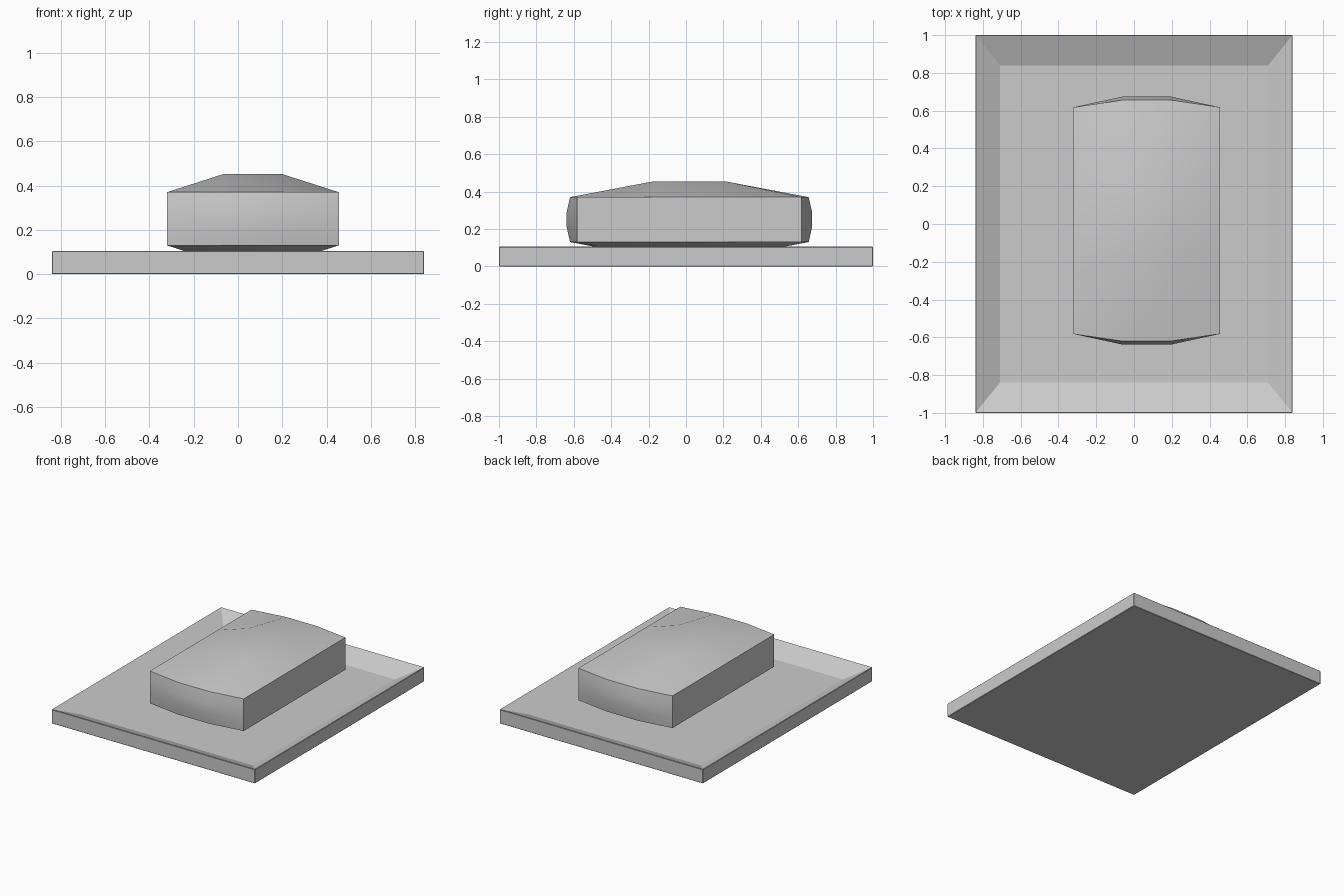
import bpy, bmesh
from mathutils import Vector

if "Cube" in bpy.data.objects:
    bpy.data.objects.remove(bpy.data.objects["Cube"])


def add_object(name, bm):
    mesh = bpy.data.meshes.new(name)
    bmesh.ops.recalc_face_normals(bm, faces=bm.faces)
    bm.to_mesh(mesh)
    bm.free()
    ob = bpy.data.objects.new(name, mesh)
    bpy.context.collection.objects.link(ob)
    return ob


def box(size, centre):
    bm = bmesh.new()
    bmesh.ops.create_cube(bm, size=1)
    for v in bm.verts:
        v.co = Vector(centre) + Vector([c * s for c, s in zip(v.co, size)])
    return bm


# Dish: slab with its top face sunk into a shallow sloped tray
bm = box((1.68, 2.0, 0.105), (0, 0, 0.0525))
bm.normal_update()
top = max(bm.faces, key=lambda f: f.calc_center_median().z)
rim = list(top.edges)
outer = list(bm.edges)
bmesh.ops.inset_individual(bm, faces=[top], thickness=0.1)
for v in top.verts:
    v.co.x = 0.71 if v.co.x > 0 else -0.71
    v.co.y = 0.84 if v.co.y > 0 else -0.84
    v.co.z = 0.04
bmesh.ops.bevel(bm, geom=outer, offset=0.003, segments=1, affect='EDGES')
add_object("dish", bm)

# Bar: block cut in thirds, with bulged top, bottom and ends
C = Vector((0.067, 0.018, 0.25))
H = Vector((0.388, 0.60, 0.12))
bm = box(H * 2, C)
bmesh.ops.subdivide_edges(bm, edges=bm.edges[:], cuts=2, use_grid_fill=True)
for v in bm.verts:
    d = v.co - C
    on = [abs(abs(d[i]) - H[i]) < 1e-4 for i in range(3)]
    sign = [1 if c > 0 else -1 for c in d]
    if on[2] and not on[0] and not on[1]:
        v.co.z += sign[2] * 0.083
    if on[1] and not on[0]:
        v.co.y += sign[1] * (0.038 if on[2] else 0.056)
bar = add_object("soap_bar", bm)
bpy.context.view_layer.objects.active = bar
bar.select_set(True)
bpy.ops.object.shade_smooth_by_angle()
